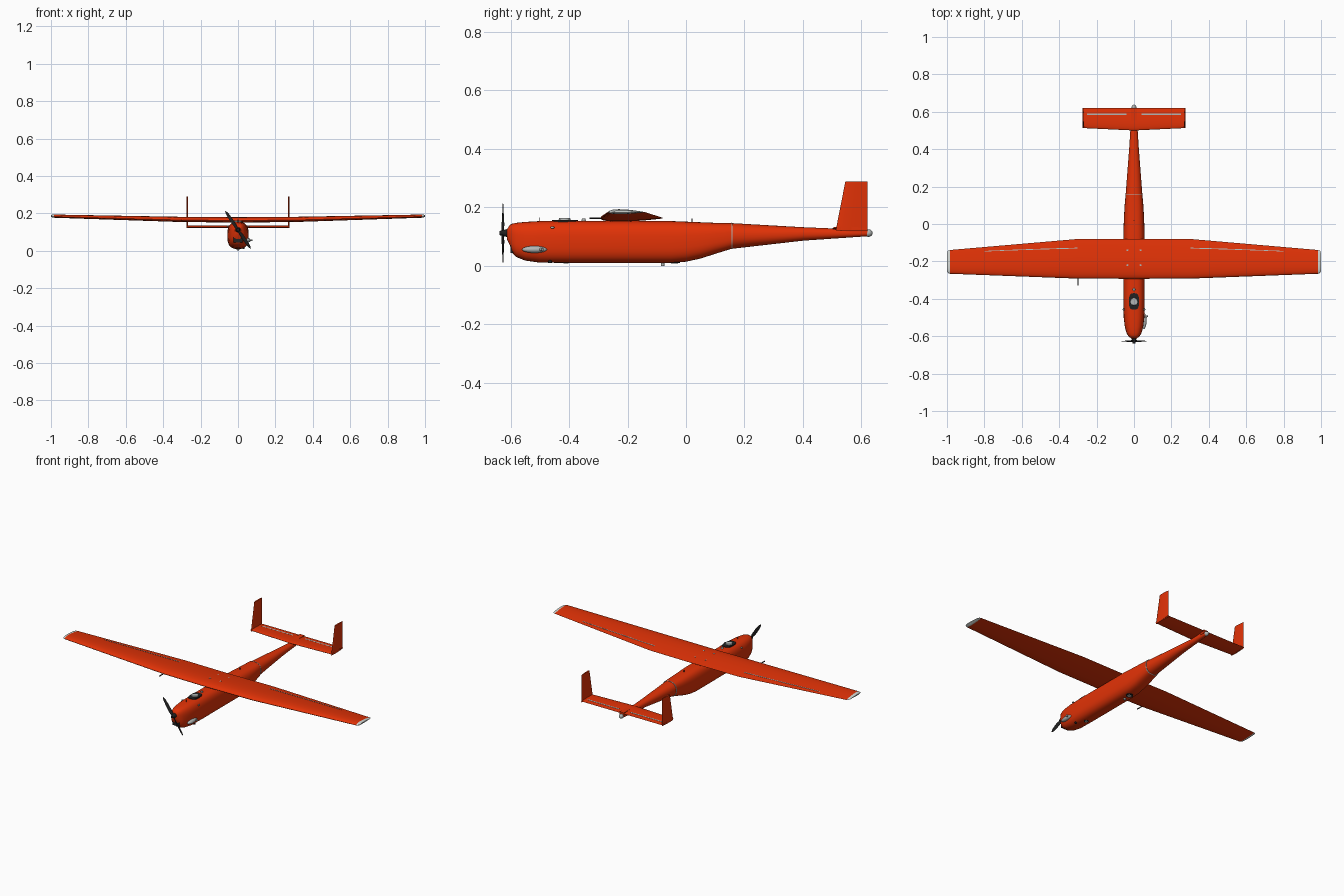
import bpy, bmesh, math
from mathutils import Vector, Matrix

cube = bpy.data.objects.get("Cube")
if cube:
    bpy.data.objects.remove(cube, do_unlink=True)


def material(name, r, g, b):
    m = bpy.data.materials.new(name)
    m.use_nodes = True
    m.diffuse_color = (r, g, b, 1)
    m.node_tree.nodes["Principled BSDF"].inputs["Base Color"].default_value = (r, g, b, 1)
    return m


RED = material("orange red paint", 0.76, 0.032, 0.002)
BLACK = material("black", 0.015, 0.015, 0.015)
GREY = material("light grey", 0.45, 0.47, 0.46)
WHITE = material("off white", 0.65, 0.68, 0.65)


def finish(name, bm, mats, rule=None, angle=35):
    bmesh.ops.recalc_face_normals(bm, faces=bm.faces[:])
    mesh = bpy.data.meshes.new(name)
    for m in mats:
        mesh.materials.append(m)
    if rule:
        for f in bm.faces:
            f.material_index = rule(f.calc_center_median())
    bm.to_mesh(mesh)
    bm.free()
    ob = bpy.data.objects.new(name, mesh)
    bpy.context.collection.objects.link(ob)
    bpy.ops.object.select_all(action='DESELECT')
    ob.select_set(True)
    bpy.context.view_layer.objects.active = ob
    bpy.ops.object.shade_smooth_by_angle(angle=math.radians(angle))
    return ob


def loft(name, rings, mats, rule=None):
    bm = bmesh.new()
    rows = [[bm.verts.new(p) for p in ring] for ring in rings]
    n = len(rows[0])
    for a, b in zip(rows, rows[1:]):
        for i in range(n):
            j = (i + 1) % n
            bm.faces.new((a[i], a[j], b[j], b[i]))
    bm.faces.new(rows[0])
    bm.faces.new(rows[-1][::-1])
    return finish(name, bm, mats, rule)


def box(name, center, size, mat):
    bm = bmesh.new()
    bmesh.ops.create_cube(bm, size=1, matrix=Matrix.Translation(center) @ Matrix.Diagonal((*size, 1)))
    return finish(name, bm, [mat])


def ball(name, center, size, mat):
    bm = bmesh.new()
    bmesh.ops.create_uvsphere(bm, u_segments=20, v_segments=12, radius=1,
                              matrix=Matrix.Translation(center) @ Matrix.Diagonal((*size, 1)))
    return finish(name, bm, [mat], angle=60)


def rod(name, a, b, r, mat, r2=None):
    a, b = Vector(a), Vector(b)
    d = b - a
    bm = bmesh.new()
    turn = d.to_track_quat('Z', 'Y').to_matrix().to_4x4()
    bmesh.ops.create_cone(bm, cap_ends=True, segments=20, radius1=r, radius2=r if r2 is None else r2,
                          depth=d.length, matrix=Matrix.Translation((a + b) / 2) @ turn)
    return finish(name, bm, [mat])


# Fuselage and tail boom: rounded box sections (y, top, bottom, half width)
def section(y, top, bottom, hw, power=2.8, n=36):
    ring = []
    for i in range(n):
        a = math.tau * i / n
        c, s = math.cos(a), math.sin(a)
        ring.append((hw * math.copysign(abs(c) ** (2 / power), c), y,
                     (top + bottom) / 2 + (top - bottom) / 2 * math.copysign(abs(s) ** (2 / power), s)))
    return ring


body = [(-.612, .125, .09, .015), (-.602, .14, .07, .027), (-.594, .144, .043, .034),
        (-.58, .147, .03, .041), (-.55, .15, .018, .049), (-.5, .153, .011, .055),
        (-.4, .154, .01, .057), (-.05, .153, .01, .057), (0, .151, .014, .055),
        (.05, .149, .025, .053), (.1, .147, .041, .05), (.155, .146, .058, .045)]
loft("fuselage", [section(*s) for s in body], [RED])
loft("boom_joint_ring", [section(.155, .1475, .0565, .0465, 2.5), section(.159, .147, .058, .046, 2.5)], [GREY])
loft("tail_boom", [section(*s, 2.2) for s in
                   [(.155, .146, .058, .045), (.4, .132, .086, .026), (.62, .123, .101, .012)]], [RED])
ball("tail_light", (0, .624, .112), (.013, .014, .013), GREY)


# Airfoil surfaces
def thickness(s):
    return 10 * (.2969 * math.sqrt(s) - .126 * s - .3516 * s ** 2 + .2843 * s ** 3 - .1015 * s ** 4)


def foil(le, te, mid, t, upper=.5, n=14):
    ss = [(1 - math.cos(math.pi * i / n)) / 2 for i in range(n + 1)]
    pts = [(s, upper) for s in reversed(ss)] + [(s, upper - 1) for s in ss[1:]]
    return [(le + (te - le) * s, mid + k * t * thickness(s)) for s, k in pts]


# Main wing with pale tips (span, leading, trailing, height, thickness)
half = [(.3, -.292, -.08, .164, .028), (.984, -.266, -.139, .183, .017),
        (.995, -.262, -.143, .184, .014), (1, -.25, -.155, .185, .007)]
root = (0, -.293, -.08, .162, .029)
stations = [(-h[0], *h[1:]) for h in reversed(half)] + [root] + half
loft("wing", [[(x, y, z) for y, z in foil(le, te, m, t, .62)] for x, le, te, m, t in stations],
     [RED, WHITE], lambda c: int(abs(c.x) > .985))


def wing_point(x, s):
    f = (abs(x) - .3) / .684
    le, te, m, t = [p + (q - p) * f for p, q in zip(half[0][1:], half[1][1:])]
    return Vector((x, le + (te - le) * s, m + .62 * t * thickness(s)))


# Aileron hinge: slim raised strip following the wing's upper face
def hinge_strip(name, sign):
    rings = []
    for i in range(9):
        x, s = sign * (.302 + .498 * i / 8), .77 + .08 * i / 8
        front, back = wing_point(x, s - .011), wing_point(x, s + .011)
        up = Vector((0, 0, .0012))
        rings.append([front - up, back - up, back + up, front + up])
    loft(name, rings, [GREY])


for sign, side in ((1, "left"), (-1, "right")):
    hinge_strip(f"{side}_aileron_hinge", sign)
    # Twin fins
    loft(f"{side}_fin", [[(sign * .271 + w, y, z) for y, w in foil(le, .62, 0, .009)]
                         for z, le in ((.121, .512), (.289, .545))], [RED])
    box(f"{side}_elevator_hinge", (sign * .145, .588, .1305), (.21, .008, .004), GREY)
    # Wing bolts
    for y, top in ((-.14, .1735), (-.22, .181)):
        rod(f"{side}_wing_bolt", (sign * .035, y, .165), (sign * .035, y, top), .005, GREY)
    ball(f"{side}_nose_latch", (sign * .056, -.457, .131), (.005, .007, .004), GREY)

# Tailplane
loft("tailplane", [[(x, y, z) for y, z in foil(le, .62, .128, .013)]
                   for x, le in ((-.275, .513), (0, .5), (.275, .513))], [RED])
box("elevator_mount", (0, .575, .124), (.03, .09, .02), RED)

# Propeller, spinner and front air intake
hub = Vector((0, -.626, .112))
rod("spinner", (0, -.606, .112), (0, -.638, .112), .015, BLACK, .007)
axis = Vector((-.56, 0, .83))
across = Vector((.83, 0, .56))
for sign in (1, -1):
    rings = []
    for r, w, twist in ((.004, .006, .9), (.03, .011, .7), (.07, .010, .45), (.105, .007, .3), (.12, .002, .25)):
        chord = across * math.cos(twist) * sign + Vector((0, 1, 0)) * math.sin(twist) * .7
        flat = axis.cross(chord).normalized() * .0018
        c = hub + axis * r * sign
        rings.append([c - chord * w, c + flat, c + chord * w, c - flat])
    loft("propeller_blade", rings, [BLACK])
box("front_air_intake", (0, -.591, .07), (.046, .018, .052), BLACK)

# Side exhaust scoop
ball("exhaust_scoop", (.053, -.518, .056), (.014, .043, .012), GREY)
rod("exhaust_pipe", (.056, -.502, .056), (.074, -.49, .056), .005, GREY)

# Nose hatch: dark plate with rounded corners and a pale round lid
loft("hatch_plate", [[(x, -.414 + (z - .1) * .8, h) for x, _, z in section(0, .155, .045, .027, 3)]
                     for h in (.15, .157)], [BLACK])
rod("hatch_lid", (0, -.415, .155), (0, -.415, .163), .021, GREY, .019)
rod("navigation_dome", (0, -.35, .15), (0, -.35, .161), .008, GREY, .006)

# Antennas, pitot tube and belly fittings
rod("nose_antenna", (0, -.5, .15), (0, -.5, .166), .0015, BLACK)
rod("rear_antenna", (0, .02, .148), (0, .02, .162), .002, BLACK)
rod("pitot_tube", (-.3, -.33, .163), (-.3, -.27, .163), .003, BLACK)
for name, y, r in (("belly_camera", -.04, .02), ("belly_port", -.41, .014)):
    rod(f"{name}_rim", (0, y, .016), (0, y, .009), r, BLACK)
    rod(f"{name}_lens", (0, y, .012), (0, y, .008), r * .6, GREY)
rod("belly_stub", (0, -.08, .014), (0, -.08, 0), .006, GREY)
rod("belly_drain", (.03, -.465, .02), (.03, -.465, .01), .006, BLACK)
